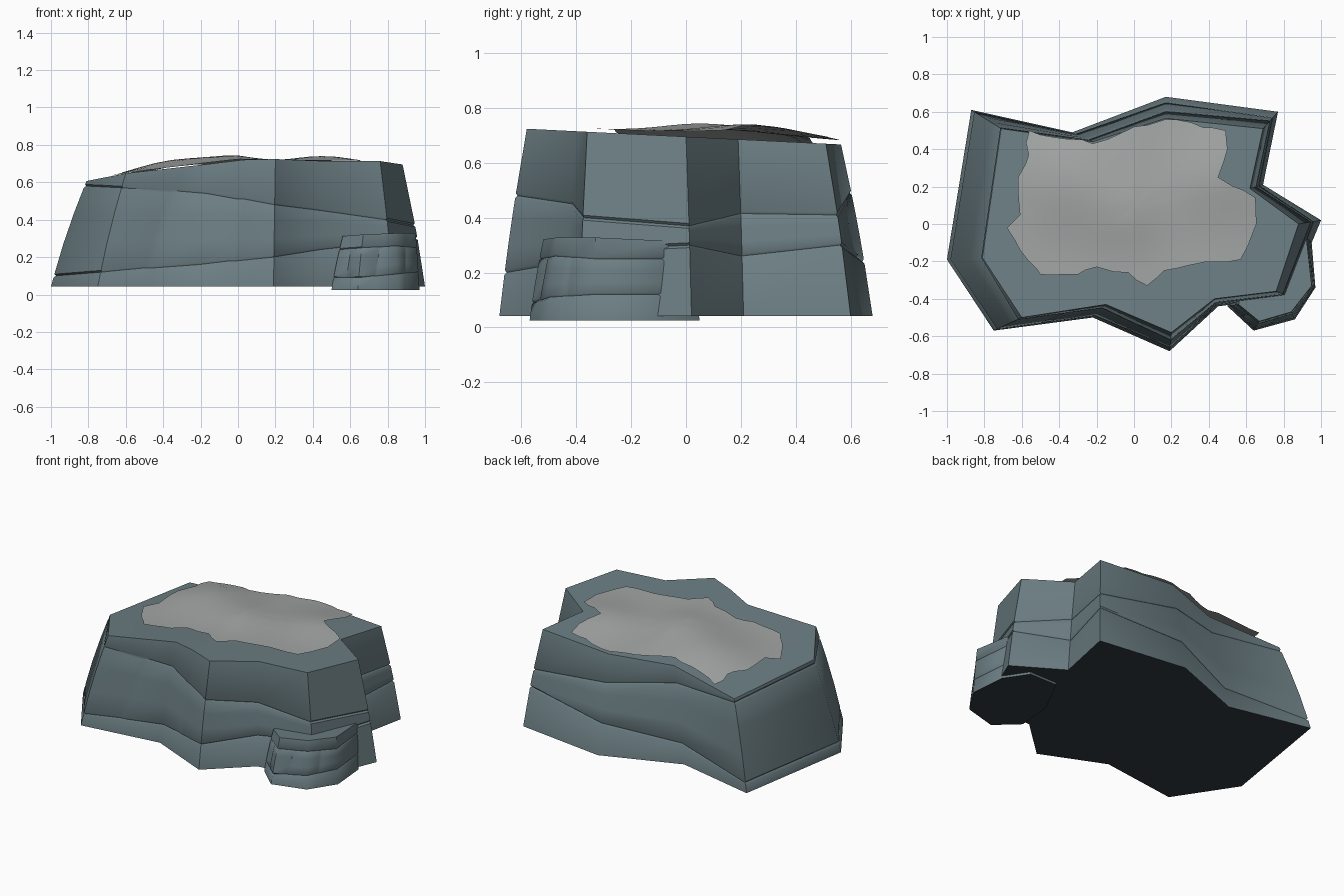
import bpy, bmesh, math, random
from mathutils import Vector

if "Cube" in bpy.data.objects:
    bpy.data.objects.remove(bpy.data.objects["Cube"])

random.seed(4)


def material(name, rgb):
    m = bpy.data.materials.new(name)
    m.diffuse_color = (*rgb, 1)
    m.use_nodes = True
    m.node_tree.nodes["Principled BSDF"].inputs["Base Color"].default_value = m.diffuse_color
    return m


ROCK = material("slate_rock", (0.15, 0.21, 0.23))
UNDER = material("dark_underside", (0.03, 0.045, 0.05))
SAND = material("dry_soil", (0.36, 0.38, 0.37))


def finish(bm, name, mats, angle):
    bmesh.ops.recalc_face_normals(bm, faces=bm.faces)
    me = bpy.data.meshes.new(name)
    bm.to_mesh(me)
    bm.free()
    for m in mats:
        me.materials.append(m)
    ob = bpy.data.objects.new(name, me)
    bpy.context.collection.objects.link(ob)
    bpy.ops.object.select_all(action='DESELECT')
    ob.select_set(True)
    bpy.context.view_layer.objects.active = ob
    bpy.ops.object.shade_smooth_by_angle(angle=math.radians(angle))
    return ob


def bridge(bm, a, b):
    n = len(a)
    for i in range(n):
        bm.faces.new((a[i], a[(i + 1) % n], b[(i + 1) % n], b[i]))


def fan(bm, ring, co):
    c = bm.verts.new(co)
    for i in range(len(ring)):
        bm.faces.new((ring[i], ring[(i + 1) % len(ring)], c))


# Layered boulder: columns hold base xy, top xy, lower and upper groove heights
def boulder(name, cols, cracks, z0, top_z, centre, gap, notch):
    pts = []
    for i, c in enumerate(cols):
        d = cols[(i + 1) % len(cols)]
        pts.append((c, False))
        for edge, tb, tt in cracks:
            if edge == i:
                for off in (-0.05, 0, 0.05):
                    ts = (tb + off,) * 2 + (tt + off,) * 2 + ((tb + tt) / 2,) * 2
                    pts.append(([p + (q - p) * t for p, q, t in zip(c, d, ts)], off == 0))
    bm = bmesh.new()
    cx, cy = centre

    def ring(level):
        out = []
        for (bx, by, tx, ty, g1, g2), crack in pts:
            zt = top_z(tx, ty)
            z = [z0, g1 - gap, g1, g1 + gap, g1 + (g2 - g1) * .35, g1 + (g2 - g1) * .7,
                 g2 - gap, g2, g2 + gap, zt][level]
            z = min(z, zt)
            u = (z - z0) / (zt - z0)
            u -= 0.06 * math.sin(math.pi * u)
            s = 1 - notch * (level in (2, 7)) - notch * 0.8 * (crack and 3 <= level <= 6)
            x, y = bx + (tx - bx) * u, by + (ty - by) * u
            out.append(bm.verts.new((cx + (x - cx) * s, cy + (y - cy) * s, z)))
        return out

    rings = [ring(k) for k in range(10)]
    for a, b in zip(rings, rings[1:]):
        bridge(bm, a, b)
    bm.faces.new(rings[0]).material_index = 1
    # gently following top surface
    inner = [bm.verts.new((cx + (v.co.x - cx) * .5, cy + (v.co.y - cy) * .5,
                           top_z(cx + (v.co.x - cx) * .5, cy + (v.co.y - cy) * .5))) for v in rings[-1]]
    bridge(bm, rings[-1], inner)
    fan(bm, inner, (cx, cy, top_z(cx, cy)))
    return finish(bm, name, (ROCK, UNDER), 42)


def main_top(x, y):
    return 0.695 + 0.12 * min(x, 0) - 0.05 * y


main_cols = [
    (-1.0, -.19, -.81, -.18, .10, .58), (-.75, -.57, -.60, -.50, .12, .57),
    (-.22, -.50, -.15, -.43, .16, .54), (.19, -.68, .20, -.58, .20, .48),
    (.45, -.44, .43, -.40, .24, .45), (.83, -.39, .76, -.36, .28, .40),
    (1.0, .02, .88, 0, .30, .37), (.69, .21, .62, .19, .26, .415),
    (.77, .60, .69, .51, .30, .41), (.17, .68, .17, .565, .24, .49),
    (-.33, .49, -.22, .44, .17, .54), (-.87, .61, -.71, .51, .10, .56)]
boulder("main_boulder", main_cols, [(1, .47, .67), (2, .44, .56)], .042, main_top,
        (.03, 0), .009, .011)

# Small boulder leaning against the front right corner
small_cols = [
    (.50, -.44, .56, -.43, .09, .24), (.64, -.57, .67, -.52, .09, .25),
    (.86, -.51, .84, -.47, .11, .26), (.97, -.34, .95, -.33, .12, .25),
    (.95, -.10, .92, -.06, .12, .25), (.85, .05, .82, 0, .12, .24),
    (.65, .05, .66, -.02, .1, .24), (.52, -.2, .57, -.2, .09, .24)]
boulder("small_boulder", small_cols, [(0, .5, .5), (1, .4, .6), (2, .35, .5)], .025,
        lambda x, y: .295 + .05 * (x - .56) - .04 * y, (.74, -.27), .006, .02)

# Ragged sheet of soil draped over the top
outline = [(-.56, .50), (-.22, .43), (0, .52), (.17, .56), (.49, .50), (.50, .40), (.45, .25),
           (.65, .14), (.655, 0), (.57, -.19), (.30, -.22), (.16, -.25), (.07, -.33),
           (-.03, -.26), (-.20, -.23), (-.30, -.27), (-.50, -.27), (-.57, -.19),
           (-.68, -.02), (-.61, .05), (-.62, .25), (-.58, .32)]
bumps = [(-.05, .05, .03, .04), (.45, .25, .045, .06), (-.36, .25, .065, .09)]


def soil_z(x, y):
    return main_top(x, y) + .012 + sum(
        h * math.exp(-((x - a) ** 2 + (y - b) ** 2) / w) for a, b, h, w in bumps)


edge = []
for i, p in enumerate(outline):
    p, q = Vector(p), Vector(outline[(i + 1) % len(outline)])
    n = max(1, round((q - p).length / .07))
    for k in range(n):
        w = p.lerp(q, k / n)
        if k:
            w += Vector((random.uniform(-.012, .012), random.uniform(-.012, .012)))
        edge.append(w)
bm = bmesh.new()
mid = Vector((0, .1))
loops = []
for k in range(7):
    loop = []
    for w in edge:
        x, y = mid.lerp(w, 1 - k / 7)
        loop.append(bm.verts.new((x, y, soil_z(x, y))))
    loops.append(loop)
for a, b in zip(loops, loops[1:]):
    bridge(bm, a, b)
fan(bm, loops[-1], (*mid, soil_z(*mid)))
soil = finish(bm, "soil_patch", (SAND,), 40)
if soil.data.polygons[0].normal.z < 0:
    soil.data.flip_normals()
